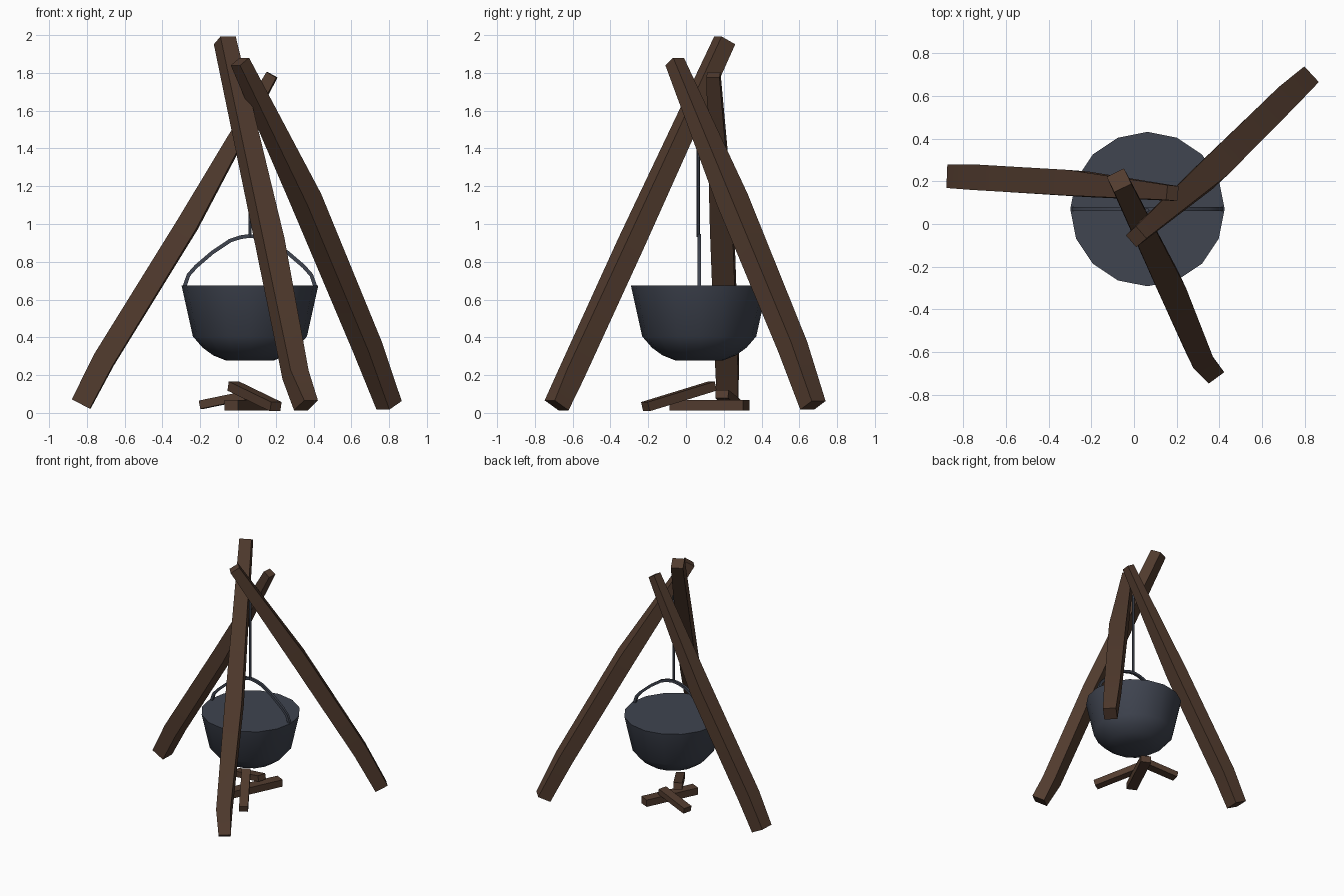
import bpy, bmesh, math
from mathutils import Vector

if "Cube" in bpy.data.objects:
    bpy.data.objects.remove(bpy.data.objects["Cube"])


def material(name, rgb):
    m = bpy.data.materials.new(name)
    m.diffuse_color = (*rgb, 1)
    m.use_nodes = True
    m.node_tree.nodes["Principled BSDF"].inputs["Base Color"].default_value = m.diffuse_color
    return m


WOOD = material("wood", (0.085, 0.045, 0.028))
IRON = material("iron", (0.05, 0.058, 0.08))


def finish(name, bm, mat, angle=35):
    bmesh.ops.recalc_face_normals(bm, faces=bm.faces)
    me = bpy.data.meshes.new(name)
    bm.to_mesh(me)
    bm.free()
    ob = bpy.data.objects.new(name, me)
    bpy.context.collection.objects.link(ob)
    me.materials.append(mat)
    bpy.ops.object.select_all(action='DESELECT')
    ob.select_set(True)
    bpy.context.view_layer.objects.active = ob
    bpy.ops.object.shade_smooth_by_angle(angle=math.radians(angle))
    return ob


def sweep(name, path, sizes, mat, sides=4, ref=(0, 0, 1)):
    """Sweep a polygon along a path; sizes are (width, height) per point."""
    bm = bmesh.new()
    pts = [Vector(p) for p in path]
    rings = []
    for i, p in enumerate(pts):
        d = (pts[min(i + 1, len(pts) - 1)] - pts[max(i - 1, 0)]).normalized()
        u = d.cross(Vector(ref)).normalized()
        v = u.cross(d)
        w, h = sizes[i]
        k = 0.5 / math.cos(math.pi / sides)
        ring = []
        for s in range(sides):
            a = 2 * math.pi * (s + 0.5) / sides
            ring.append(bm.verts.new(p + u * (w * k * math.cos(a)) + v * (h * k * math.sin(a))))
        rings.append(ring)
    for a, b in zip(rings, rings[1:]):
        for s in range(sides):
            t = (s + 1) % sides
            bm.faces.new((a[s], a[t], b[t], b[s]))
    bm.faces.new(rings[0])
    bm.faces.new(rings[-1])
    return finish(name, bm, mat)


# Tripod poles: thicker in the middle, slightly bent
sweep("left_pole", [(-.83, .222, .047), (-.71, .217, .28), (-.265, .19, 1.00), (.18, .145, 1.79)],
      [(.11, .107), (.12, .115), (.12, .11), (.07, .06)], WOOD)
sweep("front_pole", [(.36, -.685, .04), (.305, -.61, .2), (.17, -.29, .9), (-.07, .205, 1.972)],
      [(.09, .105), (.105, .11), (.125, .105), (.09, .09)], WOOD)
sweep("back_pole", [(.80, .672, .04), (.685, .565, .35), (.36, .245, 1.13), (.01, -.06, 1.86)],
      [(.1, .1), (.12, .11), (.13, .115), (.075, .075)], WOOD)

# Cauldron: lathed profile with flat contents at the rim
CX, CY, N = .063, .07, 16
profile = [(.362, .675), (.302, .405), (.25, .345), (.195, .305), (.125, .277)]
bm = bmesh.new()
rings = [[bm.verts.new((CX + r * math.cos(2 * math.pi * i / N),
                        CY + r * math.sin(2 * math.pi * i / N), z)) for i in range(N)]
         for r, z in profile]
for a, b in zip(rings, rings[1:]):
    for i in range(N):
        j = (i + 1) % N
        bm.faces.new((a[i], a[j], b[j], b[i]))
bm.faces.new(rings[0])
bm.faces.new(rings[-1])
finish("cauldron", bm, IRON, 40)

# Bail handle, mirrored about the middle
half = [(.345, .672), (.325, .73), (.285, .775), (.2, .848), (.105, .912), (.05, .93)]
arc = [(-x, z) for x, z in half] + [(0, .937)] + [(x, z) for x, z in reversed(half)]
sweep("handle", [(CX + x, CY, z) for x, z in arc], [(.02, .02)] * len(arc), IRON, 4, (0, 1, 0))

# Hanging rod
sweep("hanging_rod", [(CX, .065, .93), (CX, .065, 1.62)], [(.017, .017)] * 2, IRON, 6, (0, 1, 0))

# Firewood
logs = {
    "log_flat": ((-.035, -.07, .04), (.15, .32, .04), (.08, .055)),
    "log_front": ((.2, -.215, .033), (-.025, .14, .142), (.065, .05)),
    "log_left": ((-.195, .26, .043), (.08, .19, .1), (.07, .045)),
}
for name, (a, b, s) in logs.items():
    sweep(name, [a, b], [s, s], WOOD)
